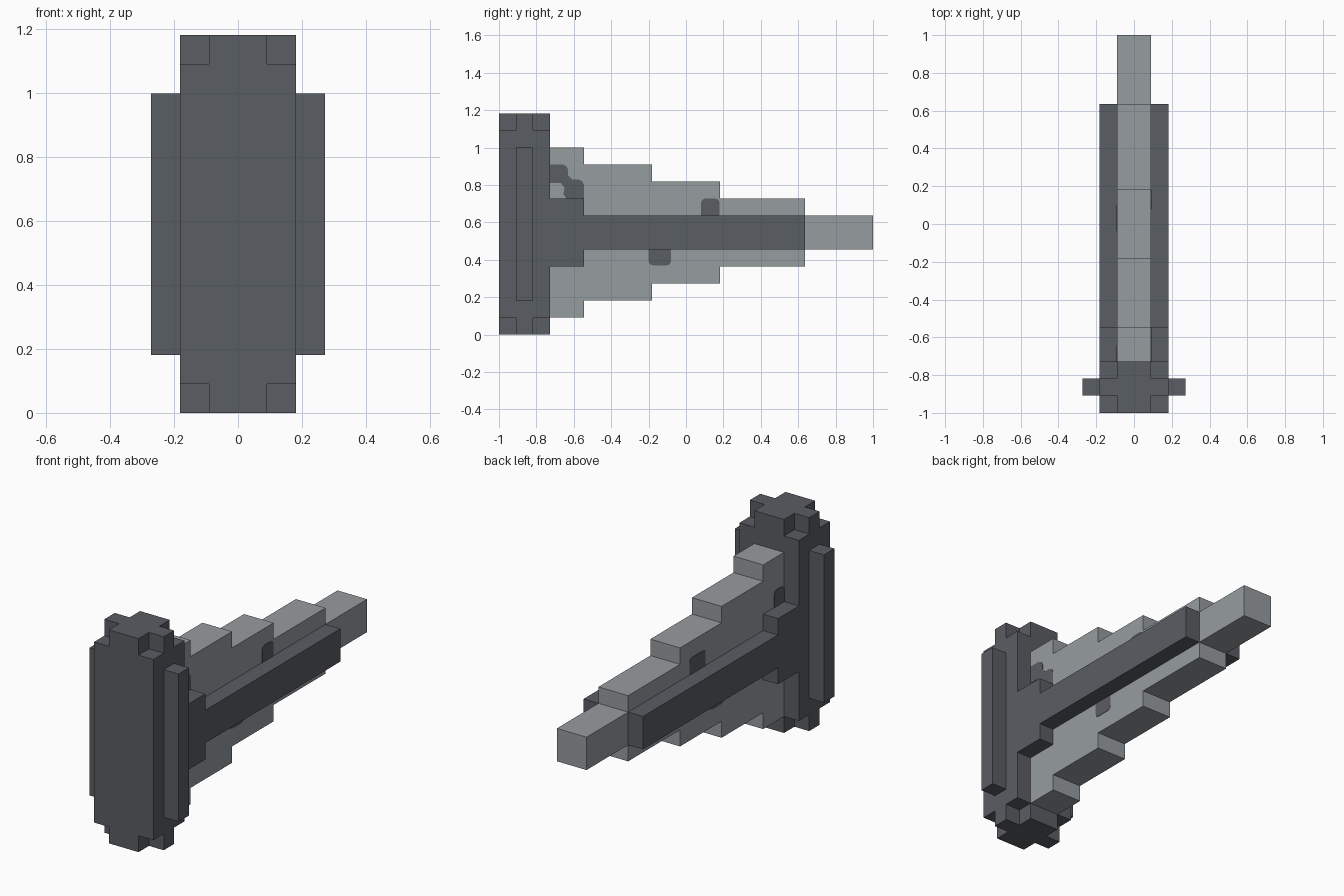
import bpy
import bmesh
from mathutils import Vector

U = 1 / 11  # one block of the stepped design

cube = bpy.data.objects.get("Cube")
if cube:
    bpy.data.objects.remove(cube, do_unlink=True)


def material(name, rgb):
    mat = bpy.data.materials.new(name)
    mat.use_nodes = True
    mat.diffuse_color = (*rgb, 1)
    mat.node_tree.nodes["Principled BSDF"].inputs["Base Color"].default_value = (*rgb, 1)
    return mat


dark = material("dark grey", (0.102, 0.109, 0.125))
light = material("light grey", (0.305, 0.332, 0.352))


def prism(name, outline, axis, low, high, mat):
    """Extrude a flat outline along x (outline in y, z) or z (outline in x, y)."""
    bm = bmesh.new()
    place = (lambda a, b: (low, a, b)) if axis == "x" else (lambda a, b: (a, b, low))
    face = bm.faces.new([bm.verts.new(place(a, b)) for a, b in outline])
    top = bmesh.ops.extrude_face_region(bm, geom=[face])["geom"]
    step = Vector((high - low, 0, 0)) if axis == "x" else Vector((0, 0, high - low))
    bmesh.ops.translate(bm, vec=step, verts=[v for v in top if isinstance(v, bmesh.types.BMVert)])
    bmesh.ops.recalc_face_normals(bm, faces=bm.faces)
    mesh = bpy.data.meshes.new(name)
    bm.to_mesh(mesh)
    bm.free()
    mesh.materials.append(mat)
    obj = bpy.data.objects.new(name, mesh)
    bpy.context.collection.objects.link(obj)
    return obj


def rect(a0, a1, b0, b1):
    return [(a0 * U, b0 * U), (a1 * U, b0 * U), (a1 * U, b1 * U), (a0 * U, b1 * U)]


def stepped(start, steps, middle=6):
    """Symmetric stair outline: each step is (end y, half height) in blocks."""
    upper = []
    y = start
    for end, half in steps:
        upper += [(y, half), (end, half)]
        y = end
    return ([(y * U, (middle + h) * U) for y, h in upper]
            + [(y * U, (middle - h) * U) for y, h in reversed(upper)])


# Upright end block, with notched corners at top and bottom
prism("end_block", rect(-2, 2, -11, -8), "z", U, 12 * U, dark)
plus = [(-1, -11), (1, -11), (1, -10), (2, -10), (2, -9), (1, -9),
        (1, -8), (-1, -8), (-1, -9), (-2, -9), (-2, -10), (-1, -10)]
plus = [(x * U, y * U) for x, y in plus]
for name, z in (("bottom_cap", 0), ("top_cap", 12)):
    prism(name, plus, "z", z * U, (z + 1) * U, dark)

# Ridges on both sides of the end block
for name, x in (("left_ridge", 2), ("right_ridge", -3)):
    prism(name, rect(x, x + 1, -10, -9), "z", 2 * U, 11 * U, dark)

# Stepped fin, tapering to the tip (centred half a block above the middle line)
fin = stepped(-8, [(-6, 5), (-2, 4), (2, 3), (7, 2), (11, 1)])
prism("stepped_fin", fin, "x", -U, U, light)

# Thick rail along the middle of the fin
prism("middle_rail", stepped(-8, [(-6, 2), (7, 1)]), "x", -2 * U, 2 * U, dark)


# Dark patches lying on the fin sides
def patch(name, side, outline):
    a, b = sorted((side * (U - 0.004), side * (U + 0.002)))
    prism(name, outline, "x", a, b, dark)


def tab(y0, y1, base, tip):
    """Patch that grows from the rail and has a rounded end."""
    r = 0.022
    s = r if tip > base else -r
    return [(y0, base), (y1, base), (y1, tip - s), (y1 - r * 0.3, tip - s * 0.3),
            (y1 - r, tip), (y0 + r, tip), (y0 + r * 0.3, tip - s * 0.3), (y0, tip - s)]


hook = [(-0.727, 0.91), (-0.66, 0.91), (-0.64, 0.90), (-0.63, 0.88), (-0.63, 0.85),
        (-0.61, 0.83), (-0.575, 0.83), (-0.555, 0.82), (-0.546, 0.80), (-0.546, 0.727),
        (-0.64, 0.727), (-0.655, 0.75), (-0.65, 0.785), (-0.67, 0.81), (-0.727, 0.81)]
patch("left_hook_patch", 1, hook)
patch("left_upper_patch", 1, tab(0.08, 0.18, 0.63, 0.727))
patch("left_lower_patch", 1, tab(-0.20, -0.08, 0.46, 0.37))
patch("right_root_patch", -1, tab(-0.727, -0.64, 0.72, 0.82))
patch("right_upper_patch", -1, tab(-0.04, 0.10, 0.63, 0.727))
patch("right_lower_patch", -1, tab(-0.20, -0.08, 0.46, 0.37))
